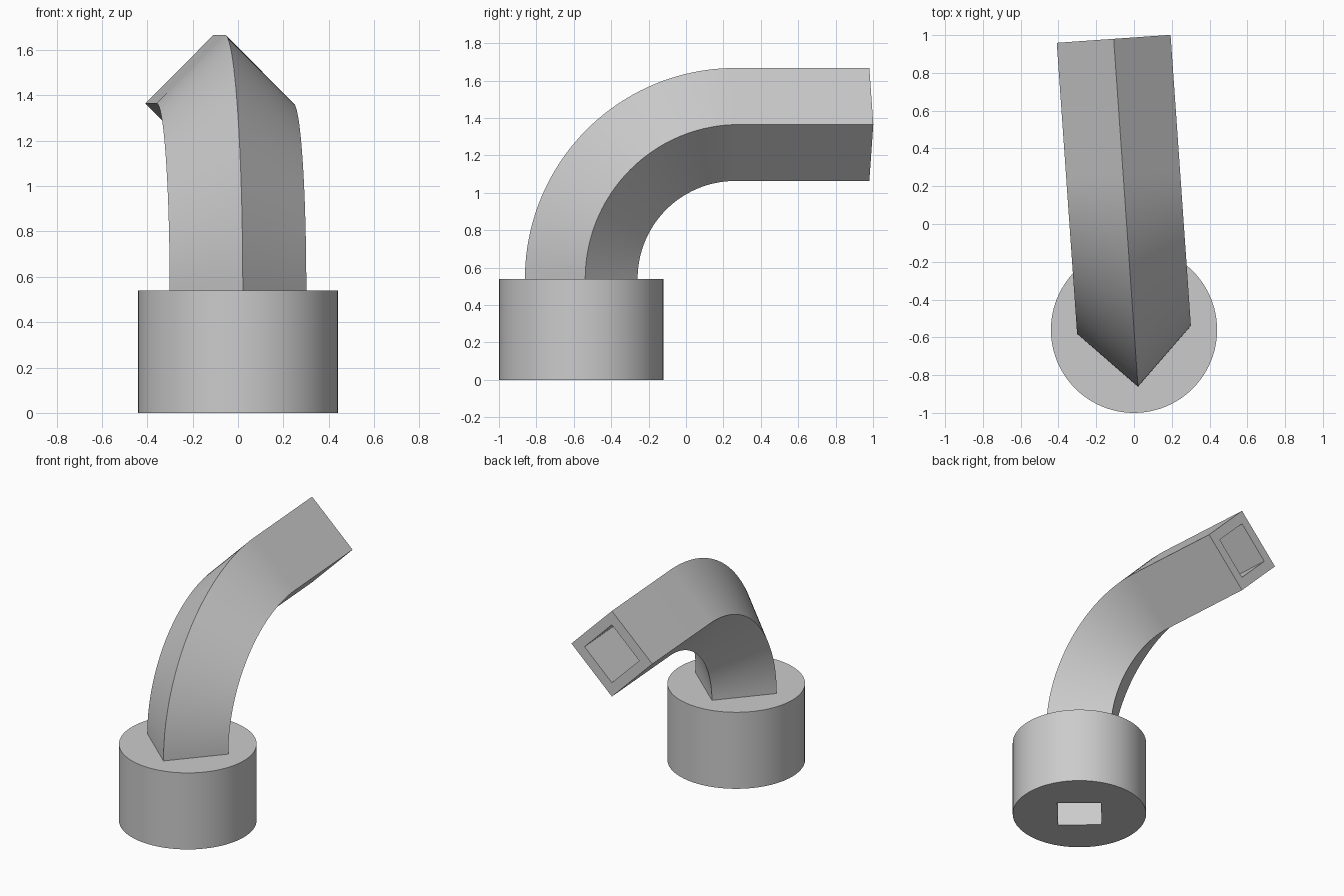
import bpy, bmesh, math
from mathutils import Vector

if "Cube" in bpy.data.objects:
    bpy.data.objects.remove(bpy.data.objects["Cube"])

YAW = math.radians(4)                      # slight turn of the pipe about z
CENTER = Vector((0, -0.56, 0))             # axis of the base
BASE_R, BASE_H = 0.44, 0.54
OUTER, INNER = 0.302, 0.204                # half diagonals of the square section
BEND_R, REACH, STEPS = 0.825, 1.544, 40

forward = Vector((-math.sin(YAW), math.cos(YAW), 0))
side = Vector((math.cos(YAW), math.sin(YAW), 0))
up = Vector((0, 0, 1))

grey = bpy.data.materials.new("light grey")
grey.diffuse_color = (0.6, 0.6, 0.6, 1)
grey.use_nodes = True
grey.node_tree.nodes["Principled BSDF"].inputs["Base Color"].default_value = grey.diffuse_color


def finish(obj):
    """Give the part its colour and smooth its curved faces."""
    obj.data.materials.clear()
    obj.data.materials.append(grey)
    bpy.ops.object.select_all(action='DESELECT')
    obj.select_set(True)
    bpy.context.view_layer.objects.active = obj
    bpy.ops.object.shade_smooth_by_angle(angle=math.radians(30))


def prism(name, sides, radius, bottom, top):
    bpy.ops.mesh.primitive_cylinder_add(
        vertices=sides, radius=radius, depth=top - bottom,
        location=CENTER + up * (top + bottom) / 2, rotation=(0, 0, YAW))
    obj = bpy.context.object
    obj.name = name
    return obj


# Round base with a square bore through it
cutter = prism("bore_cutter", 4, INNER, -0.1, BASE_H + 0.1)
cutter.hide_render = True
base = prism("round_base", 96, BASE_R, 0, BASE_H)
cut = base.modifiers.new("bore", 'BOOLEAN')
cut.operation, cut.solver, cut.object = 'DIFFERENCE', 'EXACT', cutter
bpy.ops.object.modifier_apply(modifier=cut.name)
bpy.data.objects.remove(cutter)
finish(base)

# Stations along the pipe: centre point and outward direction of the bend
pivot = CENTER + up * BASE_H + forward * BEND_R
stations = []
for i in range(STEPS + 1):
    t = math.pi / 2 * i / STEPS
    out = up * math.sin(t) - forward * math.cos(t)
    stations.append((pivot + out * BEND_R, out))
stations.append((CENTER + up * (BASE_H + BEND_R) + forward * REACH, up))

# Hollow square pipe standing on its corner, swept along the stations
bm = bmesh.new()


def sweep(radius):
    rings = [[bm.verts.new(p + d * radius) for d in (out, side, -out, -side)]
             for p, out in stations]
    for a, b in zip(rings, rings[1:]):
        join(a, b)
    return rings


def join(a, b):
    for k in range(4):
        n = (k + 1) % 4
        bm.faces.new((a[k], a[n], b[n], b[k]))


outer, inner = sweep(OUTER), sweep(INNER)
join(outer[0], inner[0])
join(outer[-1], inner[-1])
bmesh.ops.recalc_face_normals(bm, faces=bm.faces)
mesh = bpy.data.meshes.new("bent_square_pipe")
bm.to_mesh(mesh)
bm.free()
pipe = bpy.data.objects.new("bent_square_pipe", mesh)
bpy.context.collection.objects.link(pipe)
finish(pipe)
